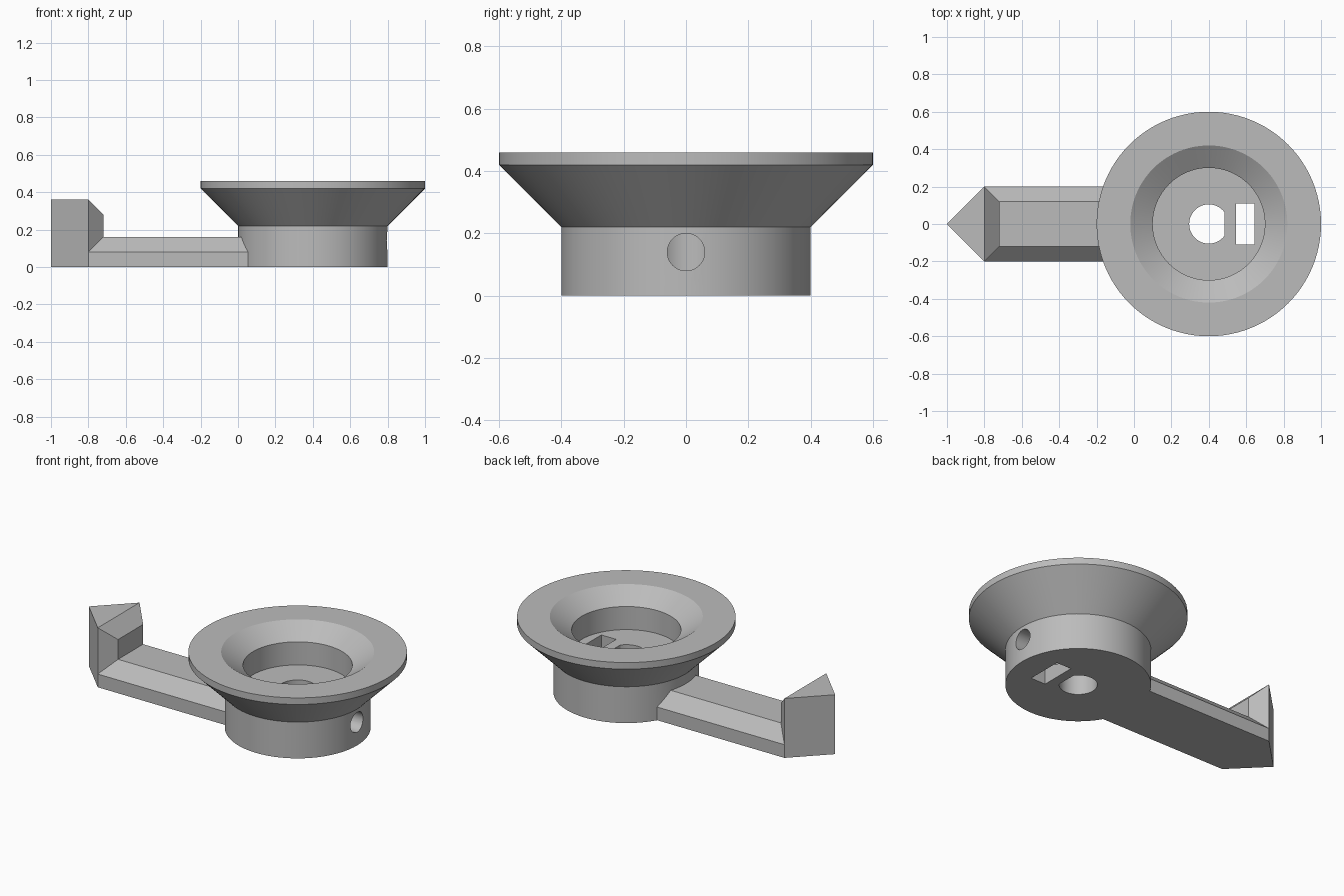
import bpy, bmesh
from math import cos, sin, tau, radians

cube = bpy.data.objects.get("Cube")
if cube:
    bpy.data.objects.remove(cube, do_unlink=True)

grey = bpy.data.materials.new("plain grey")
grey.use_nodes = True
colour = (0.5, 0.5, 0.5, 1)
grey.diffuse_color = colour
grey.node_tree.nodes["Principled BSDF"].inputs["Base Color"].default_value = colour

CX = 0.4        # axis of the dial
SEGMENTS = 96


def finish(name, bm):
    bmesh.ops.recalc_face_normals(bm, faces=bm.faces)
    mesh = bpy.data.meshes.new(name)
    bm.to_mesh(mesh)
    bm.free()
    mesh.materials.append(grey)
    obj = bpy.data.objects.new(name, mesh)
    bpy.context.collection.objects.link(obj)
    return obj


def solid(name, points):
    """Convex solid around the given points."""
    bm = bmesh.new()
    for p in points:
        bm.verts.new(p)
    bmesh.ops.convex_hull(bm, input=bm.verts)
    bmesh.ops.dissolve_limit(bm, angle_limit=radians(0.5), verts=bm.verts, edges=bm.edges)
    return finish(name, bm)


def lathe(name, profile):
    """Turn a radius/height profile, closed on the axis, around the dial axis."""
    bm = bmesh.new()
    rings = [[bm.verts.new((CX + r * cos(tau * i / SEGMENTS), r * sin(tau * i / SEGMENTS), z))
              for i in range(SEGMENTS)] for r, z in profile]
    for a, b in zip(rings, rings[1:]):
        for i in range(SEGMENTS):
            j = (i + 1) % SEGMENTS
            bm.faces.new((a[i], a[j], b[j], b[i]))
    bm.faces.new(rings[0])
    bm.faces.new(rings[-1])
    return finish(name, bm)


def combine(target, other, operation):
    mod = target.modifiers.new(operation.lower(), "BOOLEAN")
    mod.operation, mod.solver, mod.object = operation, "EXACT", other
    bpy.context.view_layer.objects.active = target
    bpy.ops.object.modifier_apply(modifier=mod.name)
    bpy.data.objects.remove(other, do_unlink=True)


# Dial: round base, flared skirt, flat rim and stepped bowl
dial = lathe("pointer_dial", [(0.4, 0), (0.4, 0.22), (0.6, 0.42), (0.6, 0.46),
                              (0.42, 0.46), (0.3, 0.38), (0.3, 0.24)])

# Pointer arm with bevelled upper edges
arm = solid("pointer_arm", [(x, s * y, z) for x in (-0.8, 0.15) for s in (-1, 1)
                            for y, z in ((0.2, 0), (0.2, 0.08), (0.12, 0.16))])

# Upright arrow tip, bevelled on its inner side
tip = solid("arrow_tip", [(x, s * y, z) for s in (-1, 1)
                          for x, y, top in ((-0.8, 0.2, 0.36), (-0.72, 0.12, 0.28))
                          for z in (0, top)] + [(-1, 0, 0), (-1, 0, 0.36)])
combine(arm, tip, "UNION")
combine(dial, arm, "UNION")

# D-shaped shaft hole, nut slot and side screw hole
circle = [(cos(tau * i / 48), sin(tau * i / 48)) for i in range(48)]
shaft = solid("shaft_cutter", [(CX + min(0.105 * c, 0.085), 0.105 * s, z)
                               for c, s in circle for z in (-0.1, 0.3)])
slot = solid("slot_cutter", [(x, y, z) for x in (0.545, 0.645)
                             for y in (-0.11, 0.11) for z in (-0.1, 0.3)])
screw = solid("screw_cutter", [(x, 0.06 * c, 0.14 + 0.06 * s)
                               for c, s in circle for x in (CX, 0.9)])
for cutter in (shaft, slot, screw):
    combine(dial, cutter, "DIFFERENCE")

# Smooth the round walls, keep the edges crisp
bpy.ops.object.select_all(action="DESELECT")
dial.select_set(True)
bpy.context.view_layer.objects.active = dial
bpy.ops.object.shade_smooth_by_angle(angle=radians(20))
